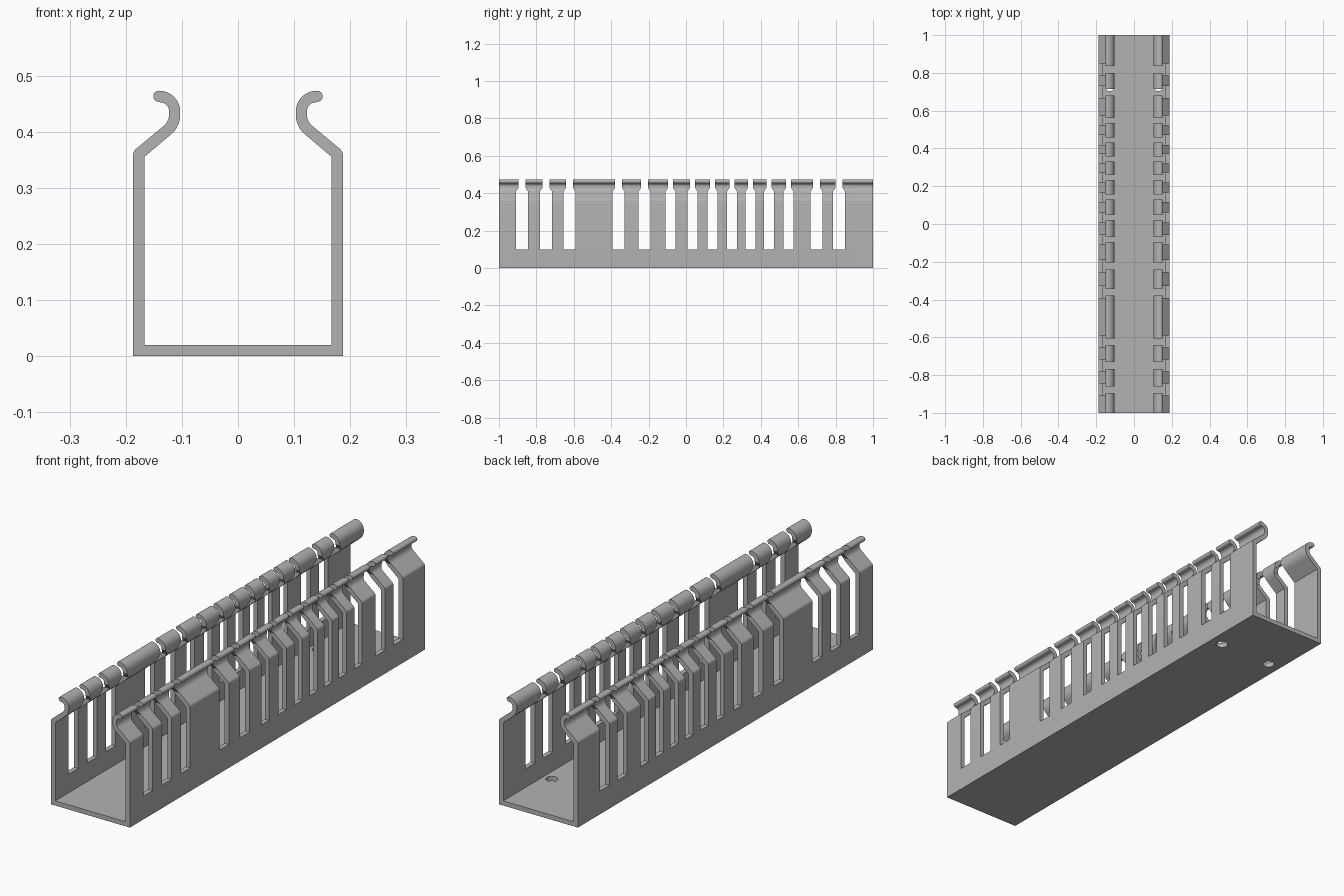
import bpy, bmesh
from math import cos, sin, radians, pi
from mathutils import Vector

cube = bpy.data.objects.get("Cube")
if cube:
    bpy.data.objects.remove(cube, do_unlink=True)

grey = bpy.data.materials.new("light grey plastic")
grey.use_nodes = True
colour = (0.45, 0.45, 0.45, 1)
grey.diffuse_color = colour
grey.node_tree.nodes["Principled BSDF"].inputs["Base Color"].default_value = colour


def arc(cx, cz, r, start, end, steps=8):
    angles = [radians(start + (end - start) * i / steps) for i in range(steps + 1)]
    return [(cx + r * cos(a), cz + r * sin(a)) for a in angles]


def add_prism(bm, points, offset):
    """Closed solid from a flat outline pushed along an offset."""
    base = bm.faces.new([bm.verts.new(p) for p in points])
    extruded = bmesh.ops.extrude_face_region(bm, geom=[base], use_keep_orig=True)
    new_verts = [v for v in extruded["geom"] if isinstance(v, bmesh.types.BMVert)]
    bmesh.ops.translate(bm, verts=new_verts, vec=Vector(offset))


def make_object(name, bm):
    bmesh.ops.recalc_face_normals(bm, faces=bm.faces)
    mesh = bpy.data.meshes.new(name)
    bm.to_mesh(mesh)
    bm.free()
    mesh.materials.append(grey)
    obj = bpy.data.objects.new(name, mesh)
    bpy.context.collection.objects.link(obj)
    return obj


# Channel section: one wall with its hooked lip, then its mirror
half = [(0.167, 0.02), (0.167, 0.355)]
half += arc(0.148, 0.43, 0.045, 230, 180)     # bend, inner side
half += arc(0.14, 0.436, 0.037, 180, 90)      # lip, top
half += arc(0.141, 0.463, 0.01, 90, -90)      # rounded lip end
half += arc(0.138, 0.437, 0.015, 90, 180)     # lip, underside
half += arc(0.148, 0.43, 0.025, 180, 230)     # bend, outer side
half += arc(0.172, 0.358, 0.015, 50, 0, 5)    # shoulder
half += [(0.187, 0)]
section = half + [(-x, z) for x, z in reversed(half)]

bm = bmesh.new()
add_prism(bm, [(x, -1, z) for x, z in section], (0, 2, 0))
channel = make_object("slotted_channel", bm)

# Cutters: slots that narrow to a gap through the lip
wide_slots = [-0.877, -0.749, -0.623, -0.361, -0.222, 0.698, 0.818]
narrow_slots = [-0.083, 0.035, 0.142, 0.246, 0.345, 0.444, 0.548]
bm = bmesh.new()
for centres, slot, gap in ((wide_slots, 0.032, 0.018), (narrow_slots, 0.026, 0.013)):
    side = [(slot, 0.1), (slot, 0.41), (gap, 0.43), (gap, 0.6)]
    outline = side + [(-y, z) for y, z in reversed(side)]
    for c in centres:
        add_prism(bm, [(-0.3, c + y, z) for y, z in outline], (0.6, 0, 0))

# Cutters: two mounting holes in the floor
for x in (-0.128, 0.128):
    ring = arc(x, 0.727, 0.024, 0, 360, 24)[:-1]
    add_prism(bm, [(px, py, -0.05) for px, py in ring], (0, 0, 0.1))
cutter = make_object("slot_cutter", bm)
cutter.hide_render = True

# Cut, keep the result and drop the cutter
mod = channel.modifiers.new("slots", 'BOOLEAN')
mod.operation = 'DIFFERENCE'
mod.solver = 'EXACT'
mod.object = cutter
bpy.context.view_layer.update()
evaluated = channel.evaluated_get(bpy.context.evaluated_depsgraph_get())
cut_mesh = bpy.data.meshes.new_from_object(evaluated)
channel.modifiers.clear()
channel.data = cut_mesh
bpy.data.objects.remove(cutter, do_unlink=True)

bpy.ops.object.select_all(action='DESELECT')
channel.select_set(True)
bpy.context.view_layer.objects.active = channel
bpy.ops.object.shade_smooth_by_angle(angle=pi / 6)
